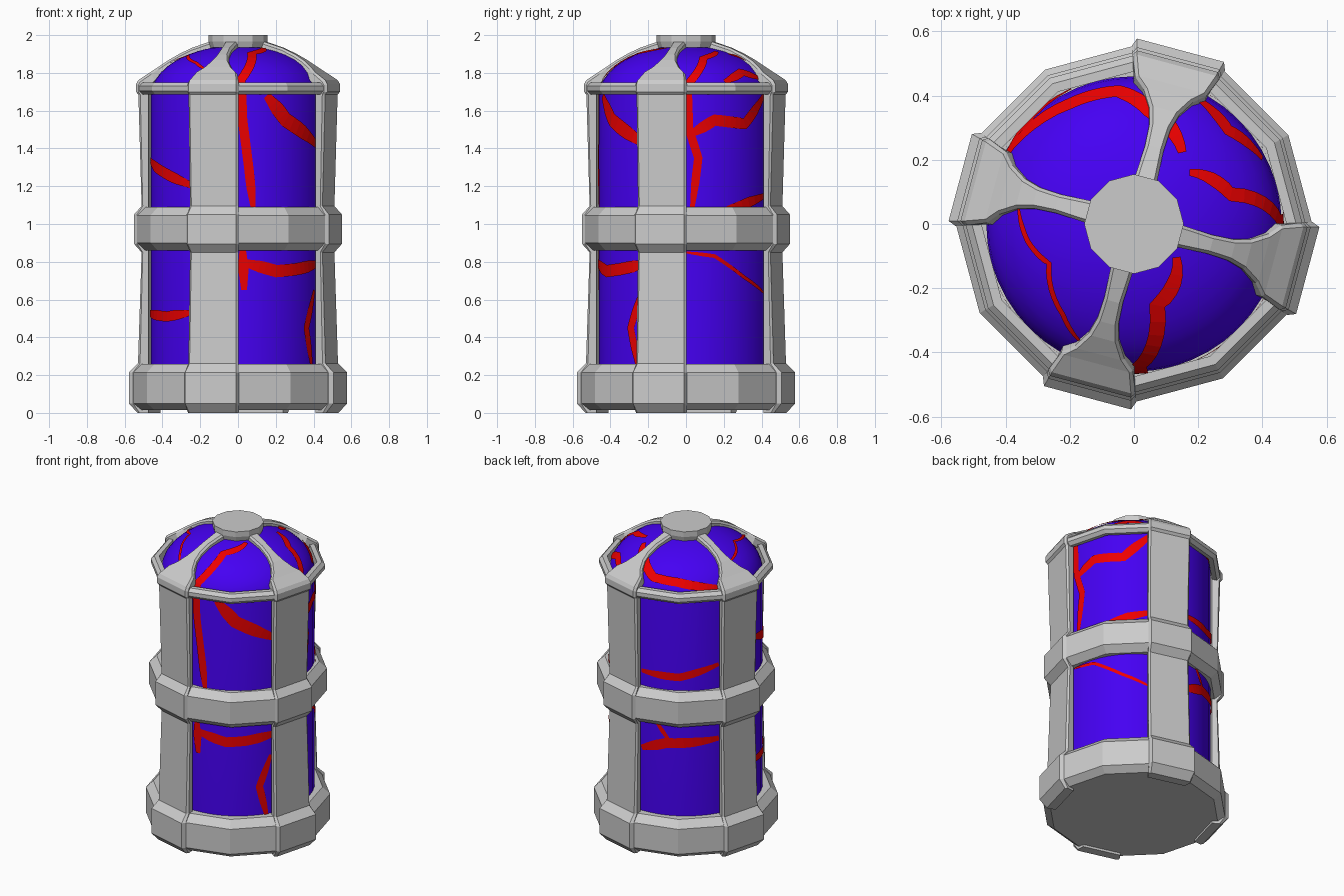
import bpy, bmesh
from math import sin, cos, radians, sqrt, pi
from mathutils import Vector, Matrix

if "Cube" in bpy.data.objects:
    bpy.data.objects.remove(bpy.data.objects["Cube"])


def material(name, rgb):
    m = bpy.data.materials.new(name)
    m.diffuse_color = (*rgb, 1)
    m.use_nodes = True
    m.node_tree.nodes["Principled BSDF"].inputs["Base Color"].default_value = m.diffuse_color
    return m


BLUE = material("blue", (0.06, 0.0, 0.9))
RED = material("red", (0.85, 0.0, 0.0))


def finish(name, bm, mat=None, fix=True):
    if fix:
        bmesh.ops.remove_doubles(bm, verts=bm.verts[:], dist=1e-5)
        bmesh.ops.recalc_face_normals(bm, faces=bm.faces[:])
    me = bpy.data.meshes.new(name)
    bm.to_mesh(me)
    bm.free()
    ob = bpy.data.objects.new(name, me)
    bpy.context.collection.objects.link(ob)
    if mat:
        me.materials.append(mat)
    return ob


def lathe(name, profile, seg=12, closed=True, mat=None):
    """Revolve (radius, z) points about z."""
    bm = bmesh.new()
    cols = []
    for k in range(seg):
        a = 2 * pi * k / seg
        cols.append([bm.verts.new((r * cos(a), r * sin(a), z)) for r, z in profile])
    n = len(profile)
    for k in range(seg):
        c, d = cols[k], cols[(k + 1) % seg]
        for i in range(n if closed else n - 1):
            j = (i + 1) % n
            bm.faces.new((c[i], d[i], d[j], c[j]))
    return finish(name, bm, mat)


# Blue body: straight wall with a domed top
R, Z0, H = 0.46, 1.68, 0.265


def body_radius(z):
    return R if z <= Z0 else R * sqrt(max(0, 1 - ((z - Z0) / H) ** 2))


dome = [(R * cos(i * pi / 20), Z0 + H * sin(i * pi / 20)) for i in range(10)]
body = lathe("body", [(0, 0.1), (R, 0.1)] + dome + [(0, Z0 + H)], 48, False, BLUE)
bpy.context.view_layer.objects.active = body
body.select_set(True)
bpy.ops.object.shade_smooth_by_angle(angle=radians(40))

# Twelve-sided grey bands
lathe("base", [(0, 0.015), (0.51, 0.015), (0.555, 0.05), (0.555, 0.215),
               (0.51, 0.26), (0.45, 0.26), (0.45, 0.2), (0, 0.2)], closed=False)
lathe("middle_band", [(0.45, 0.86), (0.49, 0.86), (0.535, 0.9), (0.535, 1.045),
                      (0.49, 1.09), (0.45, 1.09)])
lathe("top_ring", [(0.475, 1.69), (0.505, 1.685), (0.525, 1.705), (0.525, 1.73),
                   (0.505, 1.75), (0.475, 1.75)])
lathe("top_cap", [(0, 1.935), (0.145, 1.935), (0.155, 1.965), (0.155, 2.0), (0, 2.0)],
      closed=False)

# Pillars that run up the side and narrow into dome ribs
C, S = cos(radians(15)), sin(radians(15))
pillar = [(0.535, 0), (0.58, 0.05), (0.58, 0.215), (0.532, 0.262), (0.513, 0.85),
          (0.553, 0.895), (0.553, 1.05), (0.513, 1.095), (0.53, 1.685),
          (0.543, 1.70), (0.543, 1.74), (0.53, 1.762)]
rib = [(0.45, 1.805, 0.115), (0.42, 1.83, 0.08), (0.37, 1.868, 0.048),
       (0.32, 1.898, 0.034), (0.25, 1.932, 0.03), (0.14, 1.968, 0.036)]


def section(uo, zo, wo, ui, zi, wi):
    """Six-point cross-section with small chamfers on the outer edges."""
    e = 0.01
    um, zm = uo + (ui - uo) * 0.25, zo + (zi - zo) * 0.25
    return [(ui, -wi, zi), (um, -wo, zm), (uo, -wo + e, zo),
            (uo, wo - e, zo), (um, wo, zm), (ui, wi, zi)]


rings = [section(r * C, z, r * S, 0.475 * C, min(z, 1.725), 0.475 * S) for r, z in pillar]
rings += [section(u, z, w, u - 0.025, z - 0.045, w) for u, z, w in rib]

for k in range(4):
    bm = bmesh.new()
    turn = Matrix.Rotation(radians(75 + 90 * k), 4, 'Z')
    loops = [[bm.verts.new(turn @ Vector(p)) for p in ring] for ring in rings]
    for a, b in zip(loops, loops[1:]):
        for i in range(6):
            j = (i + 1) % 6
            bm.faces.new((a[i], a[j], b[j], b[i]))
    bm.faces.new(loops[0])
    bm.faces.new(loops[-1])
    finish("pillar_%d" % (k + 1), bm)

# Red cracks: width, then (angle, height) points along the body
cracks = [
    (.05, [(322, 1.927), (286, 1.898), (272, 1.76), (273, 1.55), (277, 1.3), (280, 1.08)]),
    (.08, [(289, 1.68), (303, 1.55), (333, 1.42)]),
    (.06, [(273, .88), (274, .65)]),
    (.065, [(272, .8), (296, .75), (311, .76), (335, .79)]),
    (.045, [(330, .65), (321, .45), (327, .24)]),
    (.06, [(185, 1.34), (210, 1.28), (240, 1.2)]),
    (.055, [(178, .53), (216, .51), (238, .53)]),
    (.045, [(43, 1.908), (17, 1.874), (1, 1.735), (2, 1.5), (8, 1.35), (4, 1.08)]),
    (.06, [(2, 1.47), (19, 1.55), (42, 1.53), (62, 1.68)]),
    (.06, [(28, 1.08), (63, 1.15)]),
    (.02, [(0, .85), (19, .83), (41, .72), (66, .62)]),
    (.05, [(62, 1.77), (45, 1.8), (27, 1.75)]),
    (.055, [(153, 1.743), (118, 1.788), (97, 1.797), (82, 1.849), (56, 1.896)]),
    (.018, [(172, 1.845), (189, 1.863), (205, 1.886), (232, 1.848), (247, 1.808)]),
    (.05, [(90, 1.19), (120, 1.18), (150, 1.25)]),
    (.065, [(90, .68), (110, .74), (150, .76)]),
    (.03, [(100, .9), (115, .73)]),
    (.05, [(115, 1.7), (150, 1.74)]),
]


def on_body(angle, z):
    """Point and normal on the body surface."""
    a, r = radians(angle), body_radius(z)
    up = max(0, z - Z0) / H ** 2
    n = Vector((r / R ** 2 * cos(a), r / R ** 2 * sin(a), up)).normalized()
    return Vector((r * cos(a), r * sin(a), z)) + n * 0.006, n


for idx, (width, path) in enumerate(cracks):
    pts = []
    for (a0, z0), (a1, z1) in zip(path, path[1:]):
        pts += [on_body(a0 + (a1 - a0) * t / 6, z0 + (z1 - z0) * t / 6) for t in range(6)]
    pts.append(on_body(*path[-1]))
    bm = bmesh.new()
    last, prev = len(pts) - 1, None
    for i, (p, n) in enumerate(pts):
        t = (pts[min(i + 1, last)][0] - pts[max(i - 1, 0)][0]).normalized()
        taper = min(1, 0.5 + 0.15 * min(i, last - i))
        s = n.cross(t).normalized() * width / 2 * taper
        cur = (bm.verts.new(p - s), bm.verts.new(p + s))
        if prev:
            bm.faces.new((prev[0], cur[0], cur[1], prev[1]))
        prev = cur
    finish("crack_%d" % (idx + 1), bm, RED, fix=False)
